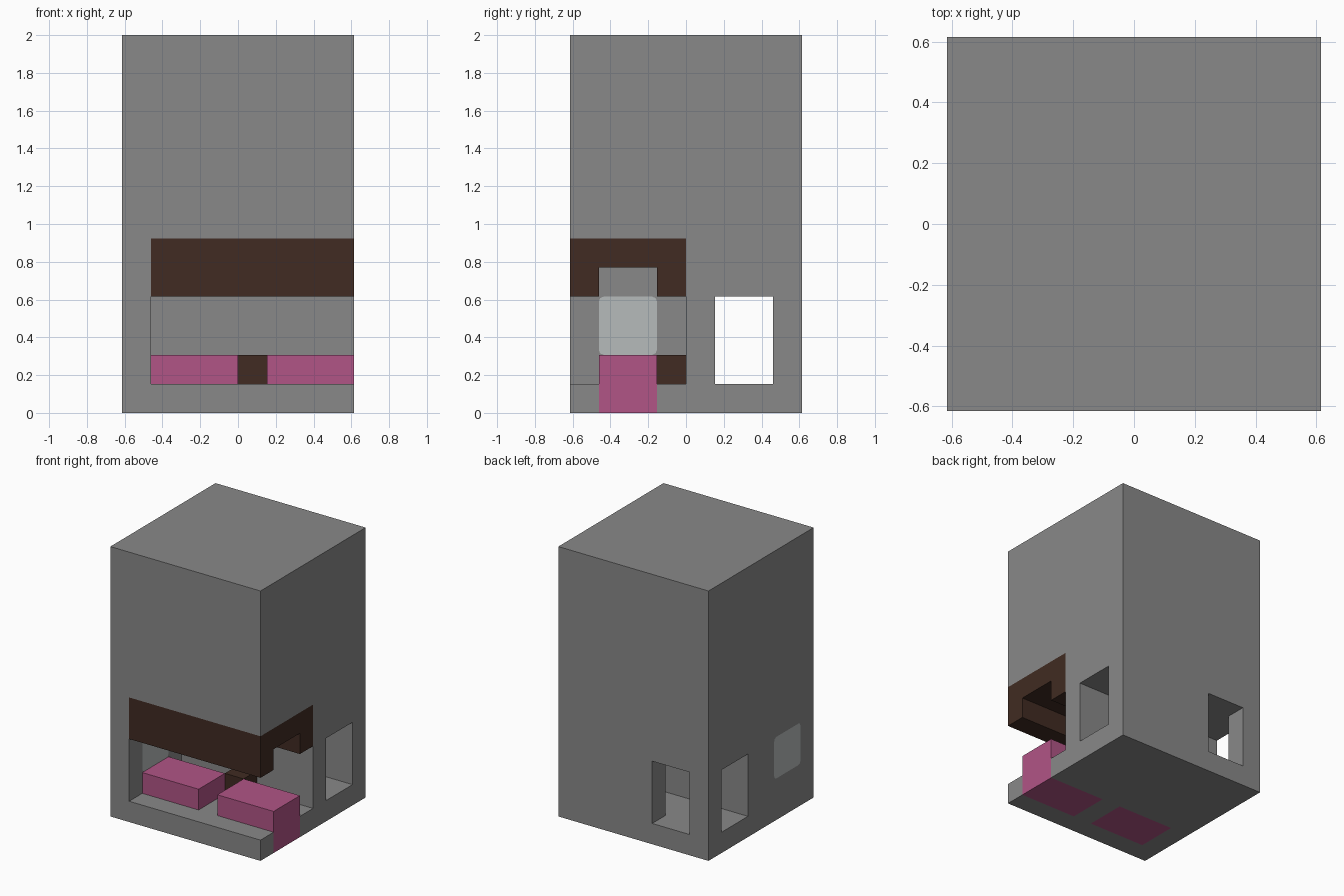
import bpy, bmesh
from mathutils import Vector

U = 2 / 13      # one block; the tower is 8 x 8 x 13 blocks
OVER = 0.3      # how far cutters poke out of the walls, in blocks

old = bpy.data.objects.get("Cube")
if old:
    bpy.data.objects.remove(old, do_unlink=True)


def material(name, rgb):
    m = bpy.data.materials.new(name)
    m.use_nodes = True
    m.diffuse_color = (*rgb, 1)
    m.node_tree.nodes["Principled BSDF"].inputs["Base Color"].default_value = (*rgb, 1)
    return m


grey = material("stone grey", (0.25, 0.25, 0.25))
brown = material("dark wood", (0.052, 0.024, 0.016))
pink = material("pink", (0.44, 0.09, 0.24))
glass = material("pale glass", (0.47, 0.50, 0.50))


def block(name, lo, hi, mat=None, round_x=0):
    """Box between two corners in blocks; round_x clips edges that run along x."""
    lo, hi = Vector(lo) * U, Vector(hi) * U
    bm = bmesh.new()
    bmesh.ops.create_cube(bm, size=1)
    for v in bm.verts:
        v.co = Vector([(a + b) / 2 + c * (b - a) for a, b, c in zip(lo, hi, v.co)])
    if round_x:
        edges = [e for e in bm.edges if abs(e.verts[0].co.x - e.verts[1].co.x) > 1e-4]
        bmesh.ops.bevel(bm, geom=edges, offset=round_x, segments=2,
                        profile=0.5, affect='EDGES')
    me = bpy.data.meshes.new(name)
    bm.to_mesh(me)
    bm.free()
    ob = bpy.data.objects.new(name, me)
    bpy.context.collection.objects.link(ob)
    if mat:
        me.materials.append(mat)
    return ob


def cut(target, *args, **kw):
    cutter = block("cutter", *args, **kw)
    cutter.hide_render = True
    mod = target.modifiers.new("cut", 'BOOLEAN')
    mod.operation, mod.solver, mod.object = 'DIFFERENCE', 'EXACT', cutter
    bpy.context.view_layer.objects.active = target
    bpy.ops.object.modifier_apply(modifier=mod.name)
    bpy.data.objects.remove(cutter, do_unlink=True)


tower = block("tower", (-4, -4, 0), (4, 4, 13), grey)

# Corner shop, including the recess that holds the awning
cut(tower, (-3, -4 - OVER, 1), (4 + OVER, 0, 6))
# Side passage and back doorway
cut(tower, (-4 - OVER, 1, 1), (4 + OVER, 3, 4))
cut(tower, (-3, 2, 1), (-1, 4 + OVER, 4))
# Side window
cut(tower, (-4 - OVER, -3, 2), (-3 + OVER, -1, 4), round_x=0.025)
block("window_pane", (-4, -3, 2), (-3, -1, 4), glass, round_x=0.025)

# Two counters set through the floor
for name, x0, x1, over in (("inner_counter", -3, 0, 0), ("corner_counter", 1, 4, OVER)):
    cut(tower, (x0, -3, -OVER), (x1 + over, -1, 1 + OVER))
    block(name, (x0, -3, 0), (x1, -1, 2), pink)

# Stool behind the gap between counters
block("stool", (0, -1, 1), (1, 0, 2), brown)

# Awning with a channel along its underside
awning = block("awning", (-3, -4, 4), (4, 0, 6), brown)
cut(awning, (-3 - OVER, -3, 4 - OVER), (4 + OVER, -1, 5))
